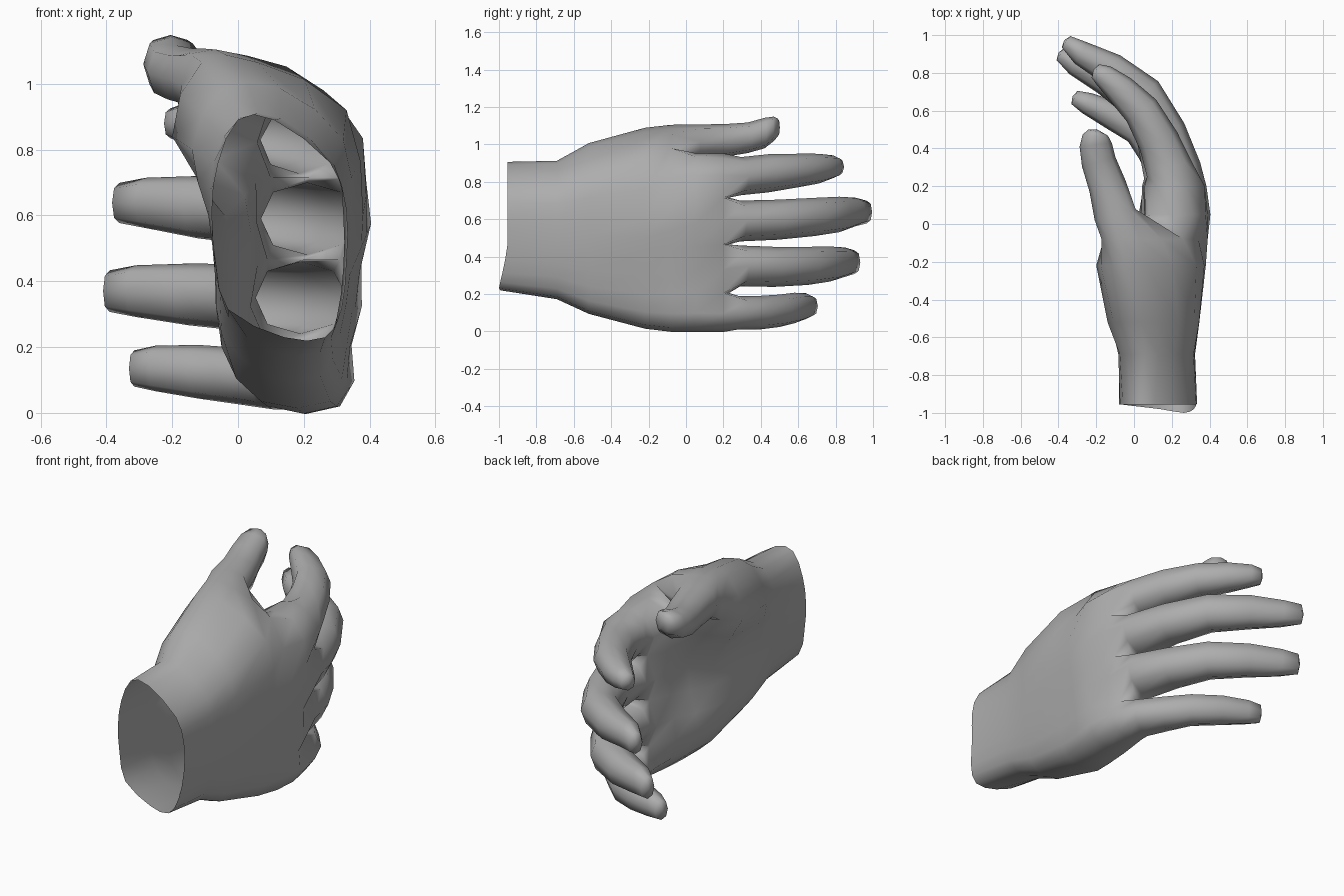
import bpy, bmesh, math
from mathutils import Vector

bm = bmesh.new()


def add(points):
    return [bm.verts.new(p) for p in points]


def loft(a, b):
    """Skin two rings that have the same vertex count."""
    n = len(a)
    for i in range(n):
        bm.faces.new((a[i], a[(i + 1) % n], b[(i + 1) % n], b[i]))


def section(y, levels):
    """Hand cross-section from (z, palm x, back x, optional back z) levels,
    bottom to top, rounded by inserting smooth midpoints."""
    def point(x, z):  # the wrist edge slants towards its lower back corner
        slant = max(0, min(1, (0.42 - z) / 0.18)) * max(0.2, min(1, x / 0.25))
        return Vector((x, y - 0.045 * slant if y < -0.9 else y, z))
    ctrl = [point(v[2], v[-1] if len(v) > 3 else v[0]) for v in levels]
    ctrl += [point(v[1], v[0]) for v in reversed(levels)]
    n, ring = len(ctrl), []
    for i in range(n):
        p0, p1, p2, p3 = (ctrl[(i + k) % n] for k in (-1, 0, 1, 2))
        ring += [p1, (9 * (p1 + p2) - p0 - p3) / 16]
    return ring


def digit(start, path, corner):
    """Eight-sided finger grown out of a start ring.
    path: (x, y, z, radius across, radius in z)"""
    prev = start
    for i, (x, y, z, rn, rz) in enumerate(path):
        a, b = path[max(i - 1, 0)], path[min(i + 1, len(path) - 1)]
        t = Vector((b[0] - a[0], b[1] - a[1], 0)).normalized()
        normal = Vector((t.y, -t.x, 0))
        ring = []
        for k in range(8):
            ang = math.radians(45 * (k - 1))
            s = 1.02 if k % 2 else corner
            ring.append(Vector((x, y, z)) + normal * (rn * s * math.cos(ang))
                        + Vector((0, 0, rz * s * math.sin(ang))))
        ring = add(ring)
        loft(prev, ring)
        prev = ring
    # rounded fingertip
    tip = bm.verts.new(Vector((x, y, z)) + t * 0.012)
    for k in range(8):
        bm.faces.new((prev[k], prev[(k + 1) % 8], tip))


# Open wrist and lower palm, up to where the thumb branches off
body = [
    (-0.955, [(.23, .14, .265), (.315, -.03, .315), (.46, -.07, .33),
              (.62, -.08, .33), (.76, -.06, .28), (.89, .0, .11)]),
    (-0.69, [(.185, .10, .25), (.29, -.03, .30), (.44, -.065, .32),
             (.60, -.08, .32), (.76, -.075, .29), (.895, .0, .13)]),
    (-0.52, [(.11, .09, .25), (.24, -.05, .31), (.42, -.07, .34),
             (.60, -.09, .345), (.80, -.14, .32, .83), (.985, -.05, .13)]),
    (-0.22, [(.035, .07, .28), (.20, -.05, .33), (.42, -.02, .36),
             (.60, -.04, .38), (.84, -.20, .33, .92), (1.065, -.11, .06)]),
    (-0.08, [(.02, .09, .30), (.20, -.03, .34), (.43, .03, .37),
             (.66, .02, .39), (.88, -.16, .26, .98), (1.085, -.14, .03)]),
]
ring = None
for y, levels in body:
    new = add(section(y, levels))
    if ring:
        loft(ring, new)
    ring = new

# Thumb, separated from the palm by a web vertex
web = bm.verts.new((.08, -.03, .925))
digit(ring[8:15] + [web], [
    (-.10, .05, 1.015, .11, .09), (-.14, .20, 1.02, .098, .086),
    (-.187, .33, 1.035, .09, .08), (-.203, .42, 1.06, .084, .08),
    (-.205, .47, 1.083, .066, .064), (-.20, .49, 1.09, .042, .047)], 1.11)

# Upper palm and knuckles
ring = ring[:9] + [web] + ring[14:]
palm = section(.05, [(.02, .10, .31), (.205, .025, .345), (.45, .06, .375),
                     (.70, .055, .39), (.915, .09, .31, .935)])
knuckles = section(.20, [(.02, .12, .28), (.205, .09, .27), (.465, .09, .31),
                         (.715, .10, .335), (.925, .12, .28)])
for i in (1, 3, 5, 7):
    palm[i].x += .015
    knuckles[i].x += .055
    knuckles[i + 10].x -= .045
for pts in (palm, knuckles):
    new = add(pts)
    loft(ring, new)
    ring = new

# Webs between the fingers: lower side, three gaps, upper side
webs = [ring[19]]
for i in (1, 2, 3):
    mid = (ring[2 * i].co + ring[18 - 2 * i].co) / 2
    webs.append(bm.verts.new(mid + Vector((0, .03, 0))))
webs.append(ring[9])

# Four fingers, little finger to index finger
fingers = [
    [(.18, .28, .10, .115, .088), (.11, .395, .10, .095, .088),
     (.02, .50, .11, .08, .085), (-.12, .58, .125, .075, .08),
     (-.25, .64, .135, .057, .068), (-.315, .67, .135, .038, .054)],
    [(.19, .29, .35, .142, .107), (.125, .47, .345, .115, .105),
     (.02, .65, .35, .098, .10), (-.15, .77, .36, .085, .092),
     (-.31, .85, .37, .064, .077), (-.39, .90, .37, .037, .062)],
    [(.21, .29, .59, .142, .107), (.157, .49, .597, .115, .105),
     (.05, .69, .612, .10, .10), (-.12, .82, .625, .085, .093),
     (-.28, .905, .638, .064, .075), (-.36, .965, .638, .037, .06)],
    [(.185, .295, .83, .122, .10), (.13, .44, .845, .107, .10),
     (.04, .60, .86, .095, .088), (-.07, .71, .87, .08, .078),
     (-.16, .785, .88, .06, .06), (-.205, .81, .88, .04, .045)],
]
for i, path in enumerate(fingers):
    b, p = 2 * i, 18 - 2 * i
    start = [ring[b], ring[b + 1], ring[b + 2], webs[i + 1],
             ring[p - 2], ring[p - 1], ring[p], webs[i]]
    digit(start, path, 1.06)

# Finish the hand as one smooth, open-ended skin
bmesh.ops.recalc_face_normals(bm, faces=bm.faces)
for f in bm.faces:
    f.smooth = True
mesh = bpy.data.meshes.new("hand")
bm.to_mesh(mesh)
bm.free()
skin = bpy.data.materials.new("plain grey")
skin.diffuse_color = (0.42, 0.42, 0.42, 1)
mesh.materials.append(skin)
hand = bpy.data.objects.new("hand", mesh)
bpy.context.collection.objects.link(hand)
